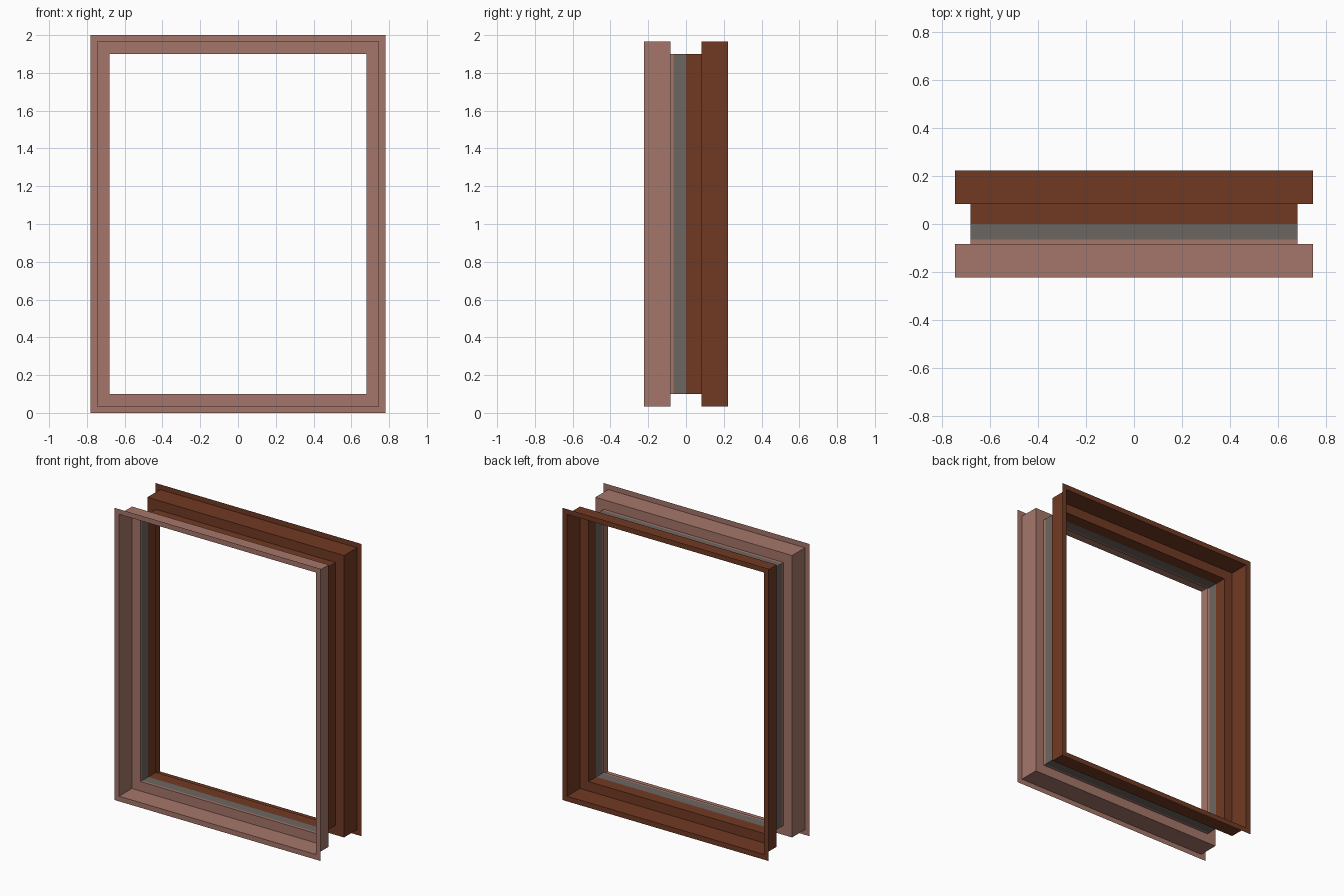
import bpy, bmesh

if "Cube" in bpy.data.objects:
    bpy.data.objects.remove(bpy.data.objects["Cube"])

HALF_W, HEIGHT = 0.78, 2.0
FLANGE, STEP = 0.035, 0.1      # inset of the box wall and of the opening
OUT_Y, IN_Y = 0.222, 0.083     # face of the flange and of the inner step


def material(name, rgb):
    m = bpy.data.materials.new(name)
    m.diffuse_color = (*rgb, 1.0)
    m.use_nodes = True
    m.node_tree.nodes["Principled BSDF"].inputs["Base Color"].default_value = m.diffuse_color
    return m


def sweep(name, profile, mat):
    """Sweep an open (inset, y) profile around the rectangular outline."""
    bm = bmesh.new()
    loops = []
    for d, y in profile:
        x = HALF_W - d
        corners = [(-x, d), (x, d), (x, HEIGHT - d), (-x, HEIGHT - d)]
        loops.append([bm.verts.new((cx, y, cz)) for cx, cz in corners])
    for a, b in zip(loops, loops[1:]):
        for i in range(4):
            j = (i + 1) % 4
            bm.faces.new((a[i], a[j], b[j], b[i]))
    me = bpy.data.meshes.new(name)
    bm.to_mesh(me)
    bm.free()
    me.materials.append(mat)
    ob = bpy.data.objects.new(name, me)
    bpy.context.collection.objects.link(ob)
    return ob


pink = material("dusty pink", (0.375, 0.183, 0.145))
grey = material("warm grey", (0.152, 0.134, 0.117))
brown = material("dark brown", (0.165, 0.042, 0.017))

# Front casing: flange, box wall, step and a short lip into the opening
sweep("front_casing", [(0, -OUT_Y), (FLANGE, -OUT_Y), (FLANGE, -IN_Y),
                       (STEP, -IN_Y), (STEP, -0.065)], pink)

# Grey seal lining the front half of the opening
sweep("middle_seal", [(STEP, -0.065), (STEP, 0)], grey)

# Back casing mirrors the front, with a lining up to the middle
sweep("back_casing", [(STEP, 0), (STEP, IN_Y), (FLANGE, IN_Y),
                      (FLANGE, OUT_Y), (0, OUT_Y)], brown)
